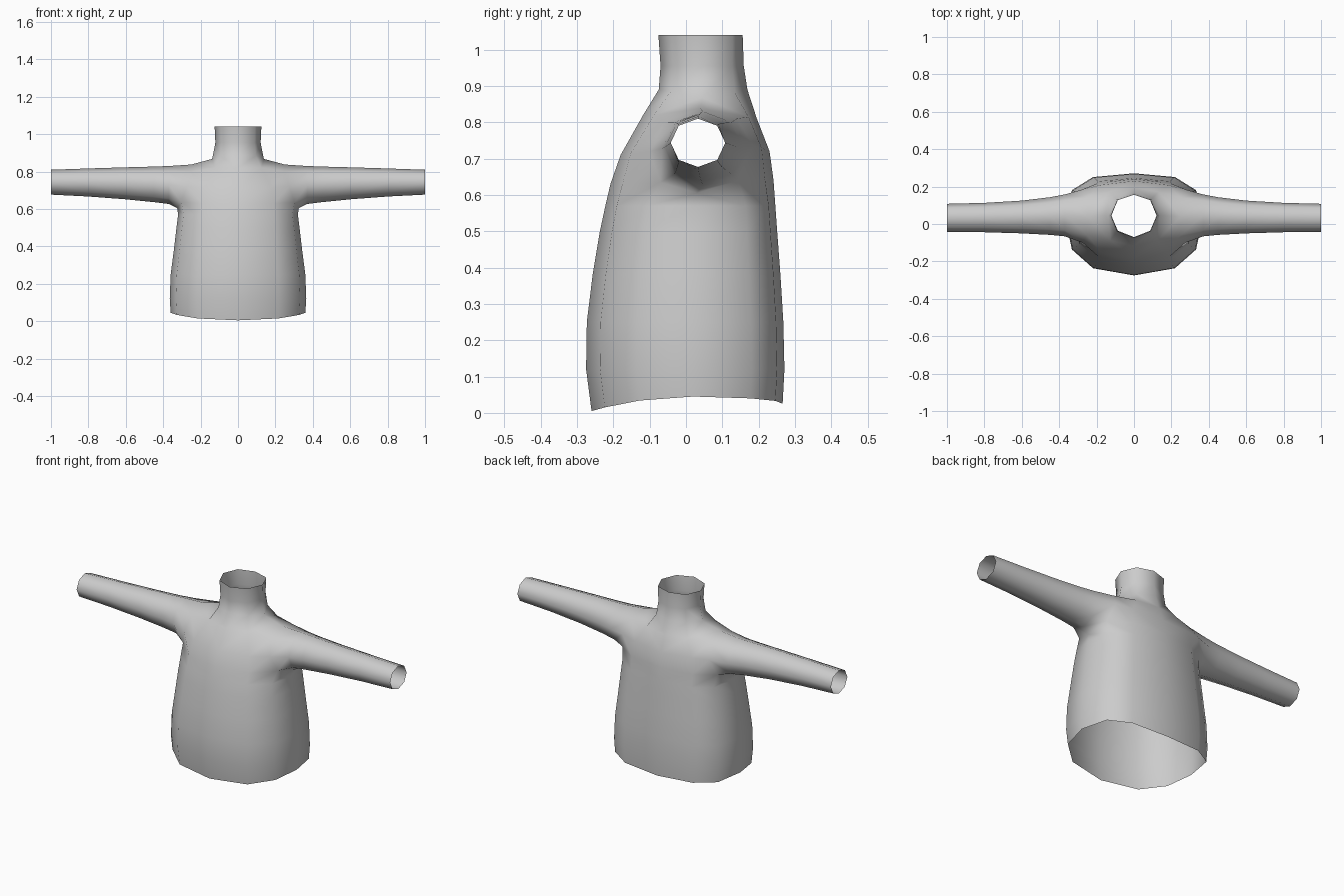
import bpy, bmesh
from math import sin, cos, pi

cube = bpy.data.objects.get("Cube")
if cube:
    bpy.data.objects.remove(cube)

knit = bpy.data.materials.new("light_grey_cloth")
knit.use_nodes = True
GREY = (0.6, 0.6, 0.6, 1)
knit.diffuse_color = GREY
knit.node_tree.nodes["Principled BSDF"].inputs["Base Color"].default_value = GREY

bm = bmesh.new()


def verts(points):
    return [bm.verts.new(p) for p in points]


def bridge(a, b, closed=False):
    """Join two rows of equal length with quads."""
    n = len(a)
    for i in range(n if closed else n - 1):
        j = (i + 1) % n
        bm.faces.new((a[i], a[j], b[j], b[i]))


# Torso: half rows running from centre front round the side to centre back
ACROSS = (0, 0.6, 0.91, 1, 0.91, 0.6, 0)
DEPTH = (-1, -0.87, -0.53, 0, 0.64, 0.92, 1)
HEM = (0.005, 0.015, 0.034, 0.045, 0.04, 0.033, 0.025)


def torso_row(width, front, back, heights):
    mid = 0.02
    return verts((width * a, mid + d * ((back - mid) if d > 0 else (mid - front)), z)
                 for a, d, z in zip(ACROSS, DEPTH, heights))


rows = [torso_row(0.36, -0.26, 0.266, HEM)]
for z, width, front, back in ((0.12, 0.365, -0.275, 0.271), (0.25, 0.36, -0.273, 0.268),
                              (0.38, 0.343, -0.257, 0.26), (0.5, 0.329, -0.237, 0.251),
                              (0.57, 0.32, -0.222, 0.246)):
    rows.append(torso_row(width, front, back, [z] * 7))
for a, b in zip(rows, rows[1:]):
    bridge(a, b)
waist = rows[-1]

# Armhole: eight points from the armpit, up the front, over the shoulder, down the back
arm = verts([(0.325, 0.03, 0.605), (0.302, -0.07, 0.635), (0.275, -0.1, 0.72), (0.25, -0.06, 0.8),
             (0.25, 0.04, 0.838), (0.25, 0.14, 0.81), (0.275, 0.185, 0.735), (0.302, 0.145, 0.64)])

# Chest and back panels, each a centre and an outer point per level
chest = [verts(r) for r in (((0, -0.208, 0.63), (0.19, -0.175, 0.63)),
                            ((0, -0.18, 0.71), (0.175, -0.152, 0.715)),
                            ((0, -0.118, 0.82), (0.125, -0.088, 0.82)))]
back = [verts(r) for r in (((0, 0.241, 0.64), (0.195, 0.218, 0.64)),
                           ((0, 0.23, 0.72), (0.18, 0.208, 0.73)),
                           ((0, 0.195, 0.81), (0.13, 0.172, 0.815)))]

# Neck: half octagons from centre front to centre back
neck = [verts(r) for r in (
    ((0, -0.075, 0.89), (0.095, -0.042, 0.885), (0.138, 0.045, 0.868), (0.095, 0.135, 0.88), (0, 0.169, 0.89)),
    ((0, -0.07, 0.955), (0.087, -0.036, 0.955), (0.121, 0.045, 0.955), (0.087, 0.127, 0.955), (0, 0.159, 0.955)),
    ((0, -0.076, 1.04), (0.09, -0.04, 1.04), (0.125, 0.045, 1.04), (0.09, 0.128, 1.04), (0, 0.156, 1.04)))]
for a, b in zip(neck, neck[1:]):
    bridge(a, b)

# Fill between waist, armhole and neck, front and back alike
side = waist[3]
for panel, low, loop, collar in ((chest, waist[:4], arm[:5], neck[0][:3]),
                                 (back, waist[:2:-1], [arm[0]] + arm[:3:-1], neck[0][:1:-1])):
    bridge(low, panel[0] + [loop[1], loop[0]])
    for i in range(2):
        bridge(panel[i] + [loop[i + 1]], panel[i + 1] + [loop[i + 2]])
    bridge(panel[2], collar[:2])
    bm.faces.new((panel[2][1], loop[3], loop[4], collar[2]))
    bm.faces.new((panel[2][1], collar[2], collar[1]))

# Sleeve: tapering octagonal rings out to the open cuff
ring = arm
for x, low, high, front, rear in ((0.37, 0.627, 0.83, -0.066, 0.158), (0.45, 0.637, 0.827, -0.058, 0.143),
                                  (0.6, 0.652, 0.823, -0.05, 0.125), (0.8, 0.667, 0.817, -0.044, 0.113),
                                  (1, 0.677, 0.81, -0.042, 0.108)):
    yc, zc, ry, rz = (front + rear) / 2, (low + high) / 2, (rear - front) / 2, (high - low) / 2
    nxt = verts((x, yc - ry * sin(k * pi / 4), zc - rz * cos(k * pi / 4)) for k in range(8))
    bridge(ring, nxt, closed=True)
    ring = nxt

bmesh.ops.recalc_face_normals(bm, faces=bm.faces)
if sum(f.normal.x * f.calc_area() for f in bm.faces if f.calc_center_median().z < 0.5) < 0:
    bmesh.ops.reverse_faces(bm, faces=bm.faces)
for f in bm.faces:
    f.smooth = True

mesh = bpy.data.meshes.new("sweater")
bm.to_mesh(mesh)
bm.free()
mesh.materials.append(knit)
sweater = bpy.data.objects.new("sweater", mesh)
bpy.context.collection.objects.link(sweater)

# The other half
mirror = sweater.modifiers.new("mirror", 'MIRROR')
mirror.use_clip = True
mirror.merge_threshold = 0.001
